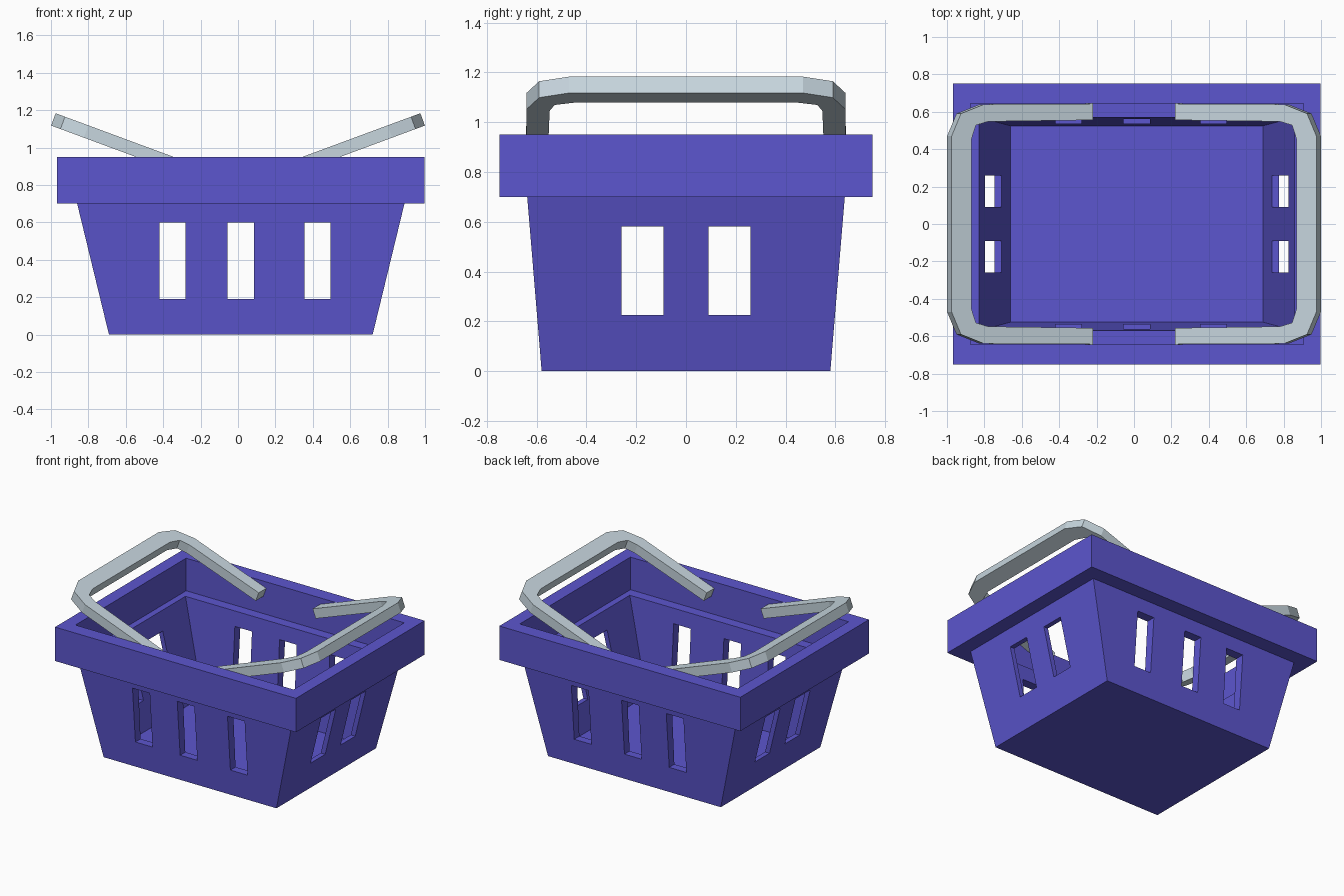
import bpy, bmesh, math
from mathutils import Vector

if "Cube" in bpy.data.objects:
    bpy.data.objects.remove(bpy.data.objects["Cube"])


def material(name, color):
    m = bpy.data.materials.new(name)
    m.diffuse_color = (*color, 1)
    m.use_nodes = True
    m.node_tree.nodes["Principled BSDF"].inputs["Base Color"].default_value = m.diffuse_color
    return m


def mesh_object(name, bm, mat=None):
    bmesh.ops.recalc_face_normals(bm, faces=bm.faces)
    me = bpy.data.meshes.new(name)
    bm.to_mesh(me)
    bm.free()
    ob = bpy.data.objects.new(name, me)
    bpy.context.collection.objects.link(ob)
    if mat:
        me.materials.append(mat)
    return ob


def loft(name, rings, mat):
    """Join successive four-corner rings and cap both ends."""
    bm = bmesh.new()
    loops = [[bm.verts.new(p) for p in ring] for ring in rings]
    for a, b in zip(loops, loops[1:]):
        for i in range(4):
            j = (i + 1) % 4
            bm.faces.new((a[i], a[j], b[j], b[i]))
    bm.faces.new(loops[0])
    bm.faces.new(loops[-1])
    return mesh_object(name, bm, mat)


purple = material("purple_plastic", (0.107, 0.093, 0.62))
steel = material("pale_grey", (0.57, 0.67, 0.73))
CX = 0.015


def rect(hx, hy, z):
    return [(CX + sx * hx, sy * hy, z) for sx, sy in ((-1, -1), (1, -1), (1, 1), (-1, 1))]


# Tapered basket with a wide rim, inner ledge and floor
basket = loft("basket", [
    rect(0.705, 0.58, 0), rect(0.875, 0.638, 0.70),
    rect(0.983, 0.75, 0.70), rect(0.983, 0.75, 0.95),
    rect(0.89, 0.645, 0.95), rect(0.89, 0.645, 0.71),
    rect(0.843, 0.57, 0.71), rect(0.675, 0.525, 0.03)], purple)


# Windows cut straight through opposite walls
def cut_window(center, size):
    bm = bmesh.new()
    bmesh.ops.create_cube(bm, size=1)
    for v in bm.verts:
        v.co = Vector(center) + Vector(v.co[i] * size[i] for i in range(3))
    cutter = mesh_object("window_cutter", bm)
    cutter.hide_render = True
    mod = basket.modifiers.new("window", 'BOOLEAN')
    mod.object = cutter
    mod.operation = 'DIFFERENCE'
    mod.solver = 'EXACT'
    bpy.context.view_layer.objects.active = basket
    bpy.ops.object.modifier_apply(modifier=mod.name)
    bpy.data.objects.remove(cutter)


for x in (-0.35, 0.015, 0.425):
    cut_window((x, 0, 0.395), (0.14, 2, 0.41))
for y in (-0.175, 0.175):
    cut_window((CX, y, 0.403), (2.4, 0.17, 0.355))

# Handles: half path of (x, y) outer and inner top edges, mirrored to a U
half = [((0.22, 0.643), (0.22, 0.556)),
        ((0.80, 0.640), (0.78, 0.548)),
        ((0.925, 0.590), (0.845, 0.528)),
        ((0.975, 0.470), (0.870, 0.450))]
path = half + [tuple((x, -y) for x, y in pair) for pair in reversed(half)]
tilt = math.radians(20.3)
drop = Vector((math.sin(tilt), 0, -math.cos(tilt))) * 0.07


def handle(name, side):
    rings = []
    for outer, inner in path:
        o, i = (Vector((x, y, 1.183 + (x - 0.975) * math.tan(tilt))) for x, y in (outer, inner))
        ring = (o, i, i + drop, o + drop)
        rings.append([(side * p.x, p.y, p.z) for p in ring])
    return loft(name, rings, steel)


handle("left_handle", -1)
handle("right_handle", 1)
